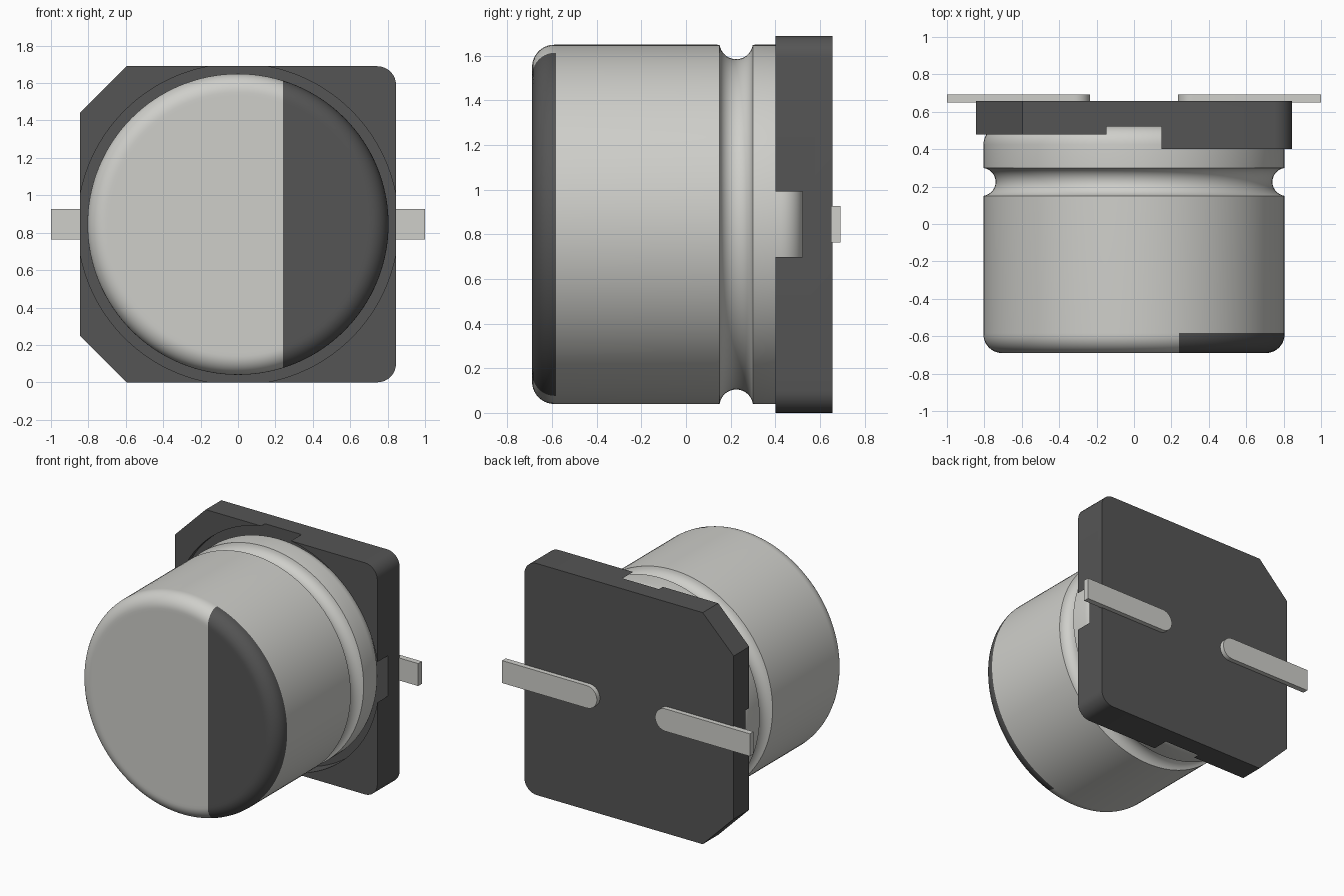
import bpy, bmesh
from math import sin, cos, pi, radians
from mathutils import Vector

if "Cube" in bpy.data.objects:
    bpy.data.objects.remove(bpy.data.objects["Cube"])

CZ = 0.845          # height of the can axis, also half the base size
R = 0.805           # can radius


def material(name, v):
    m = bpy.data.materials.new(name)
    m.diffuse_color = (*v, 1)
    m.use_nodes = True
    m.node_tree.nodes["Principled BSDF"].inputs["Base Color"].default_value = m.diffuse_color
    return m


METAL = material("metal", (0.62, 0.62, 0.59))
DARK = material("dark_plastic", (0.09, 0.09, 0.09))


def arc(cx, cy, r, a0, a1, n):
    """Points on an arc, angles in degrees."""
    return [(cx + r * cos(radians(a0 + (a1 - a0) * i / n)),
             cy + r * sin(radians(a0 + (a1 - a0) * i / n))) for i in range(n + 1)]


def finish(bm, name, mats):
    bmesh.ops.recalc_face_normals(bm, faces=bm.faces)
    me = bpy.data.meshes.new(name)
    bm.to_mesh(me)
    bm.free()
    for m in mats:
        me.materials.append(m)
    ob = bpy.data.objects.new(name, me)
    bpy.context.collection.objects.link(ob)
    return ob


def prism(name, outline, y0, y1, mat):
    """Extrude an (x, z) outline from y0 to y1."""
    bm = bmesh.new()
    face = bm.faces.new([bm.verts.new((x, y0, z)) for x, z in outline])
    ext = bmesh.ops.extrude_face_region(bm, geom=[face])
    moved = [v for v in ext["geom"] if isinstance(v, bmesh.types.BMVert)]
    bmesh.ops.translate(bm, verts=moved, vec=(0, y1 - y0, 0))
    return finish(bm, name, [mat])


def smooth(ob):
    bpy.ops.object.select_all(action='DESELECT')
    ob.select_set(True)
    bpy.context.view_layer.objects.active = ob
    bpy.ops.object.shade_smooth_by_angle(angle=radians(30))


def cut(ob, cutter):
    mod = ob.modifiers.new("cut", 'BOOLEAN')
    mod.operation = 'DIFFERENCE'
    mod.solver = 'EXACT'
    mod.object = cutter
    bpy.context.view_layer.objects.active = ob
    bpy.ops.object.modifier_apply(modifier=mod.name)
    bpy.data.objects.remove(cutter)


# Can: (radius, y) profile with rounded ends and a crimp groove, spun about y
F = 0.10
profile = [(0, -0.69), (R - F - 0.02, -0.69)]
profile += arc(R - F, -0.69 + F, F, -90, 0, 10)
profile += [(R, -0.583), (R, -0.57), (R, 0.135)]
profile += arc(R + 0.01, 0.225, 0.075, 262, 98, 14)
profile += [(R, 0.315)]
profile += arc(R - F, 0.525 - F, F, 0, 90, 8)
profile += [(0, 0.525)]
bm = bmesh.new()
vs = [bm.verts.new((r, y, CZ)) for r, y in profile]
es = [bm.edges.new(p) for p in zip(vs, vs[1:])]
bmesh.ops.spin(bm, geom=vs + es, cent=(0, 0, CZ), axis=(0, 1, 0),
               angle=2 * pi, steps=128)
bmesh.ops.remove_doubles(bm, verts=bm.verts, dist=1e-5)

# Polarity mark: dark segment on the front of the can
MARK_X = 0.24
front = [f for f in bm.faces if f.calc_center_median().y < -0.583]
geom = list({e for f in front for e in f.edges}) + list({v for f in front for v in f.verts}) + front
bmesh.ops.bisect_plane(bm, geom=geom, plane_co=(MARK_X, 0, 0), plane_no=(1, 0, 0), dist=1e-5)
for f in bm.faces:
    c = f.calc_center_median()
    f.material_index = int(c.y < -0.583 and c.x > MARK_X)
smooth(finish(bm, "can", [METAL, DARK]))

# Base: square plate, chamfered on the left, rounded on the right
H, C, B = CZ, 0.25, 0.10
outline = [(-H, C), (-H + C, 0)]
outline += arc(H - B, B, B, -90, 0, 8)
outline += arc(H - B, 2 * H - B, B, 0, 90, 8)
outline += [(-H + C, 2 * H), (-H, 2 * H - C)]
base = prism("base", outline, 0.40, 0.657, DARK)

# Round recess for the can, and lower corner posts on the chamfered side
cut(base, prism("recess_cutter", arc(0, CZ, 0.858, 0, 360, 128)[:-1], 0.2, 0.522, DARK))
cut(base, prism("step_cutter", [(-1, -0.2), (0, -0.2), (0, 1.9), (-1, 1.9)], 0.2, 0.478, DARK))
smooth(base)

# Leads: flat strips with rounded inner ends
for side, name in ((1, "lead_right"), (-1, "lead_left")):
    strip = [(1.0, CZ - 0.082), (1.0, CZ + 0.082)] + arc(0.317, CZ, 0.082, 90, 270, 16)
    smooth(prism(name, [(side * x, z) for x, z in strip], 0.65, 0.692, METAL))
